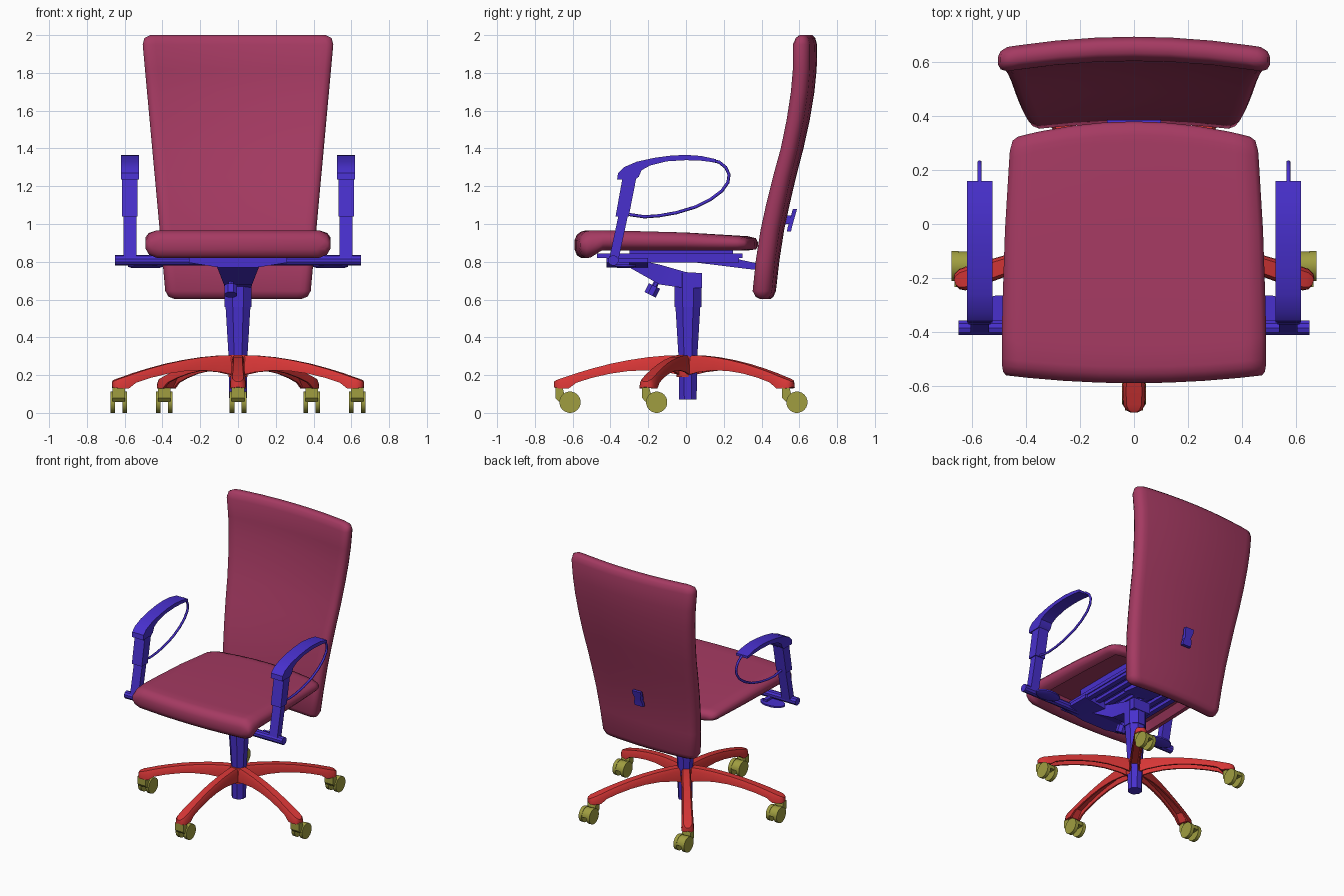
import bpy, bmesh, math
from mathutils import Vector

if "Cube" in bpy.data.objects:
    bpy.data.objects.remove(bpy.data.objects["Cube"])

def material(name, rgb):
    m = bpy.data.materials.new(name)
    m.diffuse_color = [((c / 255 + 0.055) / 1.055) ** 2.4 for c in rgb] + [1]
    m.use_nodes = True
    m.node_tree.nodes["Principled BSDF"].inputs["Base Color"].default_value = m.diffuse_color
    return m

BURGUNDY = material("burgundy fabric", (165, 58, 98))
BLUE = material("blue frame", (72, 48, 205))
RED = material("red base", (215, 54, 54))
OLIVE = material("olive casters", (160, 158, 64))

# End cap of a cushion section: top to bottom strips plus the two rounded sides
SLAB_CAP = ([(i, i + 1, 20 - i, 21 - i) for i in range(8)]
            + [tuple(range(8, 14)), tuple(range(21, 26)) + (0,)])

def loft(name, rings, mat, angle=35, cap=None):
    """Skin a list of equal-length point rings, capping both ends."""
    bm = bmesh.new()
    vs = [[bm.verts.new(p) for p in r] for r in rings]
    n = len(vs[0])
    for a, b in zip(vs, vs[1:]):
        for i in range(n):
            bm.faces.new((a[i], a[(i + 1) % n], b[(i + 1) % n], b[i]))
    for end in (vs[0], vs[-1]):
        for poly in cap or [range(n)]:
            bm.faces.new([end[i] for i in poly])
    bmesh.ops.recalc_face_normals(bm, faces=bm.faces)
    for f in bm.faces:
        f.smooth = True
    for e in bm.edges:
        e.smooth = e.calc_face_angle(0) < math.radians(angle)
    me = bpy.data.meshes.new(name)
    bm.to_mesh(me)
    bm.free()
    me.materials.append(mat)
    ob = bpy.data.objects.new(name, me)
    bpy.context.collection.objects.link(ob)
    return ob

def prism(name, profile, x0, x1, mat):
    """Extrude a (y, z) profile along x."""
    return loft(name, [[(x, y, z) for y, z in profile] for x in (x0, x1)], mat)

def box(name, x0, x1, y0, y1, z0, z1, mat):
    return prism(name, [(y0, z0), (y1, z0), (y1, z1), (y0, z1)], x0, x1, mat)

def circle(n, r, off=0.5):
    return [(r * math.cos((i + off) * math.tau / n), r * math.sin((i + off) * math.tau / n))
            for i in range(n)]

def x_cylinder(name, x0, x1, y, z, r, n, mat):
    return prism(name, [(y + a, z + b) for a, b in circle(n, r)], x0, x1, mat)

def turned(name, steps, y, n, mat):
    """Vertical turned part from (z, radius) steps."""
    return loft(name, [[(a, y + b, z) for a, b in circle(n, r)] for z, r in steps], mat)

FR = [-1, -.93, -.62, -.3, 0, .3, .62, .93, 1]

def slab(w, inset):
    """Cushion section: (x, height -1..1, is inner underside)."""
    side = [(w - .3 * inset, .75), (w, .3), (w, -.3), (w - .3 * inset, -.75)]
    k = w - inset
    return ([(f * k, 1, False) for f in FR] + [(x, h, False) for x, h in side]
            + [(f * k, -1, abs(f) < .95) for f in FR[::-1]]
            + [(-x, h, False) for x, h in side[::-1]])

# Seat cushion: stations of y, top, bottom, half width, edge sweep, underside recess
rings = []
for y, zt, zb, w, k, rec in [
        (.38, .905, .88, .43, -.07, 0), (.37, .925, .866, .45, -.07, 0),
        (.33, .935, .86, .46, -.065, 0), (.30, .937, .86, .462, -.06, .045),
        (0, .955, .86, .478, -.02, .05), (-.3, .963, .86, .487, .015, .05),
        (-.45, .966, .86, .49, .03, .05), (-.47, .966, .86, .49, .03, 0),
        (-.53, .966, .822, .49, .03, 0), (-.555, .96, .82, .489, .03, 0),
        (-.578, .943, .835, .485, .03, 0), (-.59, .915, .865, .475, .03, 0)]:
    rings.append([(x, y + k * (x / .48) ** 2,
                   (zt + zb) / 2 + h * (zt - zb) / 2 + (rec if under else 0))
                  for x, h, under in slab(w, .06)])
loft("seat", rings, BURGUNDY, 50, SLAB_CAP)

# Backrest: stations of z, rear surface y, width inset, thickness
rings = []
for z, yb, ins, th in [
        (.603, .447, .045, .04), (.615, .463, .015, .075), (.645, .476, 0, .102),
        (.81, .495, 0, .102), (.97, .52, 0, .1), (1.1, .548, 0, .098), (1.25, .583, 0, .094),
        (1.4, .622, 0, .09), (1.55, .655, 0, .09), (1.7, .68, 0, .09), (1.82, .692, 0, .09),
        (1.95, .694, 0, .09), (1.985, .684, .012, .066), (2.0, .668, .045, .035)]:
    w = .381 + (z - .6) * .0915 - ins
    rings.append([(x, yb - th / 2 + h * th / 2 - .035 * (x / .45) ** 2, z)
                  for x, h, _ in slab(w, .035)])
loft("backrest", rings, BURGUNDY, 50, SLAB_CAP)

# Backrest adjuster on the rear
box("adjuster_stem", -.02, .02, .50, .56, 1.0, 1.045, BLUE)
loft("adjuster_handle", [[(sx * w, y + sy * .011, z) for sx, sy in
                          ((-1, -1), (1, -1), (1, 1), (-1, 1))]
                         for z, y, w in ((.96, .545, .035), (.985, .55, .035), (1.02, .56, .024),
                                         (1.055, .57, .035), (1.08, .577, .035))], BLUE)

# Gas column
turned("column", [(.07, .05), (.3, .054), (.56, .071), (.56, .077), (.74, .077)], .01, 8, BLUE)

# Tilt mechanism: flared wings under the plate, arm narrowing to the column
loft("tilt_arm", [[(-w, y, zb), (w, y, zb), (w, y, zt), (-w, y, zt)] for y, zt, zb, w in
                  ((-.42, .82, .795, .13), (-.3, .82, .77, .11), (-.14, .785, .68, .075),
                   (0, .745, .66, .07), (.085, .74, .66, .07))], BLUE)
loft("tilt_wings", [[(x, -.42, zb), (x, -.2, zb), (x, -.2, .82), (x, -.42, .82)] for x, zb in
                    ((-.26, .795), (-.1, .77), (.1, .77), (.26, .795))], BLUE)
for name, r, n, ends in (("tension_knob", .036, 8, (0, .052)), ("knob_stem", .015, 6, (.05, .13))):
    loft(name, [[(-.038 + a, -.19 + .45 * t + .89 * b, .625 + .89 * t - .45 * b)
                 for a, b in circle(n, r)] for t in ends], BLUE)

# Seat plate with ribs along its underside
box("seat_plate", -.25, .25, -.47, .3, .82, .845, BLUE)
for i in range(7):
    x = -.225 + .075 * i
    box("plate_rib", x - .018, x + .018, -.35, .28, .797, .825, BLUE)
for s in (-1, 1):
    box("plate_mount", s * .2 - .02, s * .2 + .02, -.3, .25, .84, .915, BLUE)
prism("back_bracket", [(.02, .80), (.36, .758), (.385, .758), (.385, .79), (.22, .825), (.02, .825)],
      -.1, .1, BLUE)

# Armrest crossbar
x_cylinder("arm_crossbar", -.65, .65, -.385, .807, .028, 10, BLUE)

PAD = [(-.365, 1.235), (-.36, 1.27), (-.33, 1.30), (-.26, 1.33), (-.17, 1.35), (-.08, 1.362),
       (0, 1.366), (.08, 1.36), (.16, 1.343), (.16, 1.325), (.08, 1.335), (0, 1.338),
       (-.1, 1.332), (-.19, 1.31), (-.235, 1.285), (-.25, 1.25), (-.27, 1.235)]
WIRE = [(.13, 1.338), (.175, 1.328), (.21, 1.3), (.228, 1.262), (.222, 1.22), (.19, 1.175),
        (.13, 1.13), (.05, 1.09), (-.05, 1.06), (-.14, 1.044), (-.22, 1.038), (-.3, 1.05)]
for s, side in ((-1, "left"), (1, "right")):
    c = s * .572
    # Post, sleeve and curved pad
    prism(side + "_arm_post", [(-.41, .80), (-.36, .80), (-.30, 1.08), (-.35, 1.08)],
          c - .034, c + .034, BLUE)
    prism(side + "_arm_sleeve", [(-.373, 1.04), (-.303, 1.04), (-.262, 1.25), (-.335, 1.25)],
          c - .041, c + .041, BLUE)
    prism(side + "_arm_pad", PAD, c - .047, c + .047, BLUE)
    # Thin loop from pad end back to the post
    rings = []
    for i, p in enumerate(WIRE):
        a, b = WIRE[max(i - 1, 0)], WIRE[min(i + 1, len(WIRE) - 1)]
        t = Vector((b[0] - a[0], b[1] - a[1])).normalized()
        rings.append([(c + u, p[0] - t.y * v, p[1] + t.x * v) for u, v in circle(6, .0085)])
    loft(side + "_arm_loop", rings, BLUE, 70)
    # Flat paddle beneath the seat edge
    loft(side + "_paddle", [[(s * .49 + a * k, -.32 + b * .6 * k, z) for a, b in circle(16, .095)]
                            for z, k in ((.766, .75), (.774, 1), (.785, 1))], BLUE)
    box(side + "_paddle_rod", s * .44 - .015, s * .44 + .015, -.39, -.3, .778, .80, BLUE)

# Star base: five channel-section legs; casters all trail to the rear
turned("base_hub", [(.19, .05), (.23, .055), (.285, .06), (.306, .05)], 0, 16, RED)
for i in range(5):
    ang = -math.pi / 2 + i * math.tau / 5
    d = Vector((math.cos(ang), math.sin(ang), 0))
    n = Vector((-d.y, d.x, 0))
    rings = []
    for r, zt, zb, w in [(.03, .305, .2, .034), (.1, .304, .215, .034), (.2, .295, .225, .034),
                         (.3, .28, .222, .035), (.4, .26, .208, .036), (.5, .234, .185, .038),
                         (.58, .21, .16, .041), (.62, .196, .13, .043), (.67, .18, .13, .041),
                         (.69, .172, .131, .03), (.698, .165, .135, .014)]:
        top, g = w * .68, .5 * (zt - zb) if r < .6 else .003
        sec = [(-w, zb), (-w * .95, zt - .02), (-top, zt), (top, zt), (w * .95, zt - .02), (w, zb),
               (w * .7, zb), (w * .6, zb + g), (-w * .6, zb + g), (-w * .7, zb)]
        rings.append([d * r + n * u + Vector((0, 0, z)) for u, z in sec])
    loft("base_leg", rings, RED)

    # Twin-wheel caster: hood, bridge above the gap, two wheels
    p = d * .664
    prism("caster_hood", [(p.y + a, z) for a, z in
                          ((-.028, .135), (.01, .135), (.02, .1), (.02, .06), (-.01, .06),
                           (-.028, .08))], p.x - .034, p.x + .034, OLIVE)
    prism("caster_bridge", [(p.y + .05 + .054 * math.cos(a * math.pi / 10),
                             .0565 + .054 * math.sin(a * math.pi / 10)) for a in range(11)],
          p.x - .024, p.x + .024, OLIVE)
    for s in (-1, 1):
        x_cylinder("caster_wheel", p.x + s * .019, p.x + s * .044, p.y + .05, .0565, .0565, 20, OLIVE)
